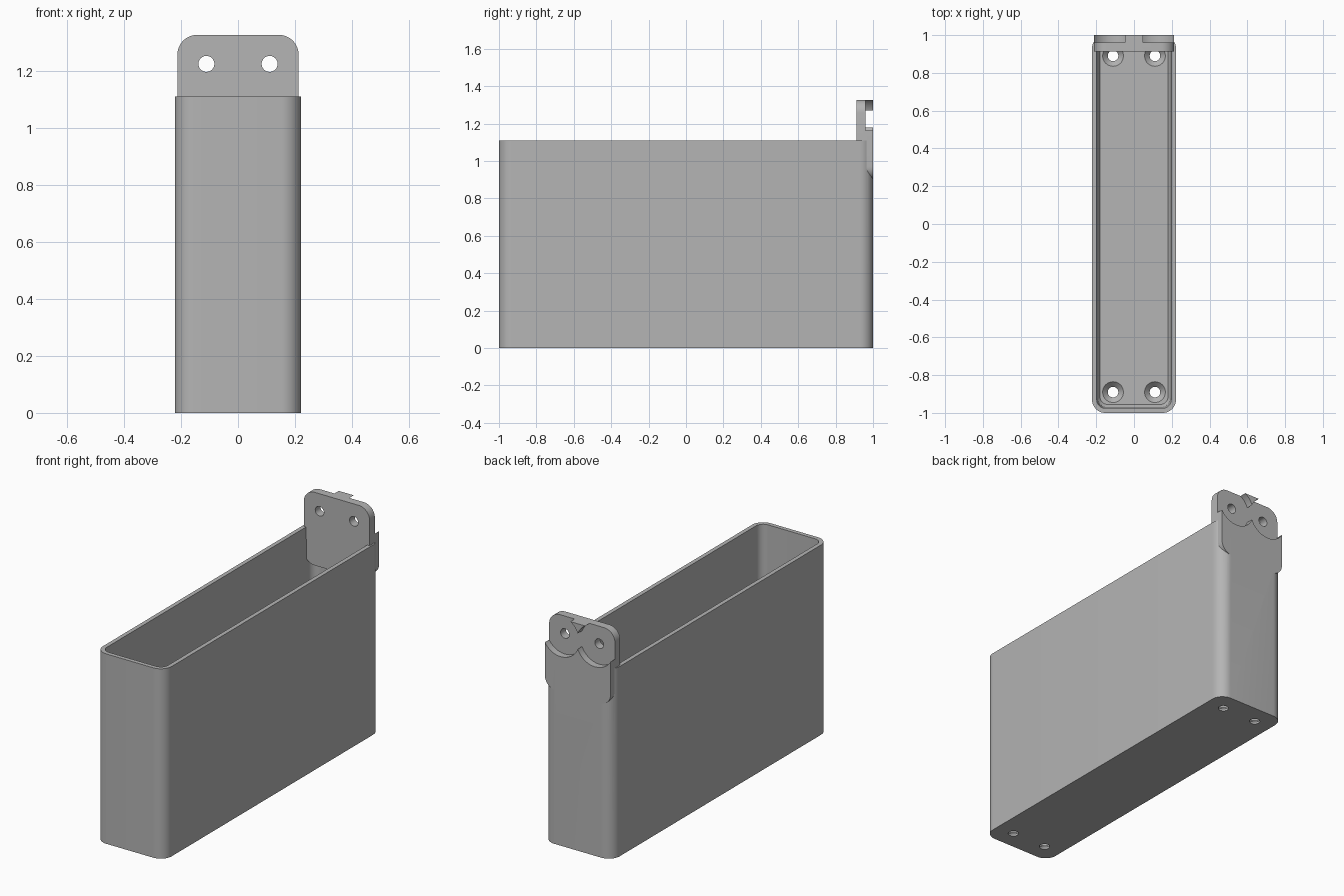
import bpy, bmesh, math
from mathutils import Matrix, Vector

cube = bpy.data.objects.get("Cube")
if cube:
    bpy.data.objects.remove(cube, do_unlink=True)

GREY = (0.46, 0.46, 0.46, 1)
mat = bpy.data.materials.new("plain_grey")
mat.use_nodes = True
mat.diffuse_color = GREY
mat.node_tree.nodes["Principled BSDF"].inputs["Base Color"].default_value = GREY


def finish(name, bm):
    bmesh.ops.recalc_face_normals(bm, faces=bm.faces)
    mesh = bpy.data.meshes.new(name)
    bm.to_mesh(mesh)
    bm.free()
    mesh.materials.append(mat)
    obj = bpy.data.objects.new(name, mesh)
    bpy.context.collection.objects.link(obj)
    return obj


def outline(hx, hy, r, steps=10):
    """Rounded rectangle around the origin."""
    pts = []
    for i, (sx, sy) in enumerate([(1, 1), (-1, 1), (-1, -1), (1, -1)]):
        for k in range(steps + 1):
            a = math.pi / 2 * (i + k / steps)
            pts.append((sx * (hx - r) + r * math.cos(a), sy * (hy - r) + r * math.sin(a)))
    return pts


def loft(name, sections, matrix=Matrix()):
    """Solid through rounded rectangles given as (half x, half y, radius, height)."""
    bm = bmesh.new()
    rings = [[bm.verts.new(matrix @ Vector((x, y, h))) for x, y in outline(hx, hy, r)]
             for hx, hy, r, h in sections]
    n = len(rings[0])
    for low, high in zip(rings, rings[1:]):
        for i in range(n):
            j = (i + 1) % n
            bm.faces.new((low[i], low[j], high[j], high[i]))
    bm.faces.new(rings[0])
    bm.faces.new(rings[-1])
    return finish(name, bm)


def cone(name, r1, r2, start, end):
    """Round cutter between two points."""
    start, end = Vector(start), Vector(end)
    axis = end - start
    bm = bmesh.new()
    bmesh.ops.create_cone(bm, cap_ends=True, segments=48, radius1=r1, radius2=r2, depth=axis.length,
                          matrix=Matrix.Translation((start + end) / 2)
                          @ axis.to_track_quat('Z', 'Y').to_matrix().to_4x4())
    return finish(name, bm)


def combine(target, tool, operation):
    tool.hide_render = True
    mod = target.modifiers.new(operation.lower(), 'BOOLEAN')
    mod.operation, mod.solver, mod.object = operation, 'EXACT', tool
    bpy.context.view_layer.objects.active = target
    bpy.ops.object.modifier_apply(modifier=mod.name)
    bpy.data.objects.remove(tool, do_unlink=True)


WIDTH, RIM, FLOOR = 0.222, 1.11, 0.04
HOLE_X, HOLE_Y, HOLE_Z, HOLE_R = 0.111, 0.89, 1.225, 0.028

# Deep narrow bin with rounded corners
bin_body = loft("wall_mounted_bin", [(WIDTH, 1, 0.07, 0), (WIDTH, 1, 0.07, RIM)])

# Hollow inside, narrowing a little where it meets the floor
cavity = loft("cavity", [(WIDTH - 0.042, 0.955, 0.04, FLOOR),
                         (WIDTH - 0.03, 0.968, 0.045, FLOOR + 0.02),
                         (WIDTH - 0.024, 0.976, 0.046, RIM + 0.1)])
combine(bin_body, cavity, 'DIFFERENCE')

# Upright mounting plate at the back, reaching below the rim
bottom, top = 0.9, 1.327
upright = Matrix.Translation((0, 0, (bottom + top) / 2)) @ Matrix.Rotation(math.pi / 2, 4, 'X')
half = (top - bottom) / 2
plate = loft("mounting_plate", [(0.213, half, 0.07, -1), (0.213, half, 0.07, -0.912)], upright)
combine(bin_body, plate, 'UNION')

for side in (-1, 1):
    x = side * HOLE_X
    # Round recess and screw hole in the plate
    combine(bin_body, cone("recess", 0.12, 0.12, (x, 0.96, HOLE_Z), (x, 1.1, HOLE_Z)), 'DIFFERENCE')
    combine(bin_body, cone("plate_hole", HOLE_R, HOLE_R, (x, 0.8, HOLE_Z), (x, 1.1, HOLE_Z)), 'DIFFERENCE')
    # Countersunk holes in the floor
    for y in (-HOLE_Y, HOLE_Y):
        combine(bin_body, cone("floor_hole", HOLE_R, HOLE_R, (x, y, -0.1), (x, y, 0.1)), 'DIFFERENCE')
        combine(bin_body, cone("countersink", HOLE_R - 0.002, 0.057, (x, y, 0.01), (x, y, FLOOR + 0.002)),
                'DIFFERENCE')

# Smooth curves, crisp edges
bpy.ops.object.select_all(action='DESELECT')
bin_body.select_set(True)
bpy.context.view_layer.objects.active = bin_body
bpy.ops.object.shade_smooth_by_angle(angle=math.radians(30))
